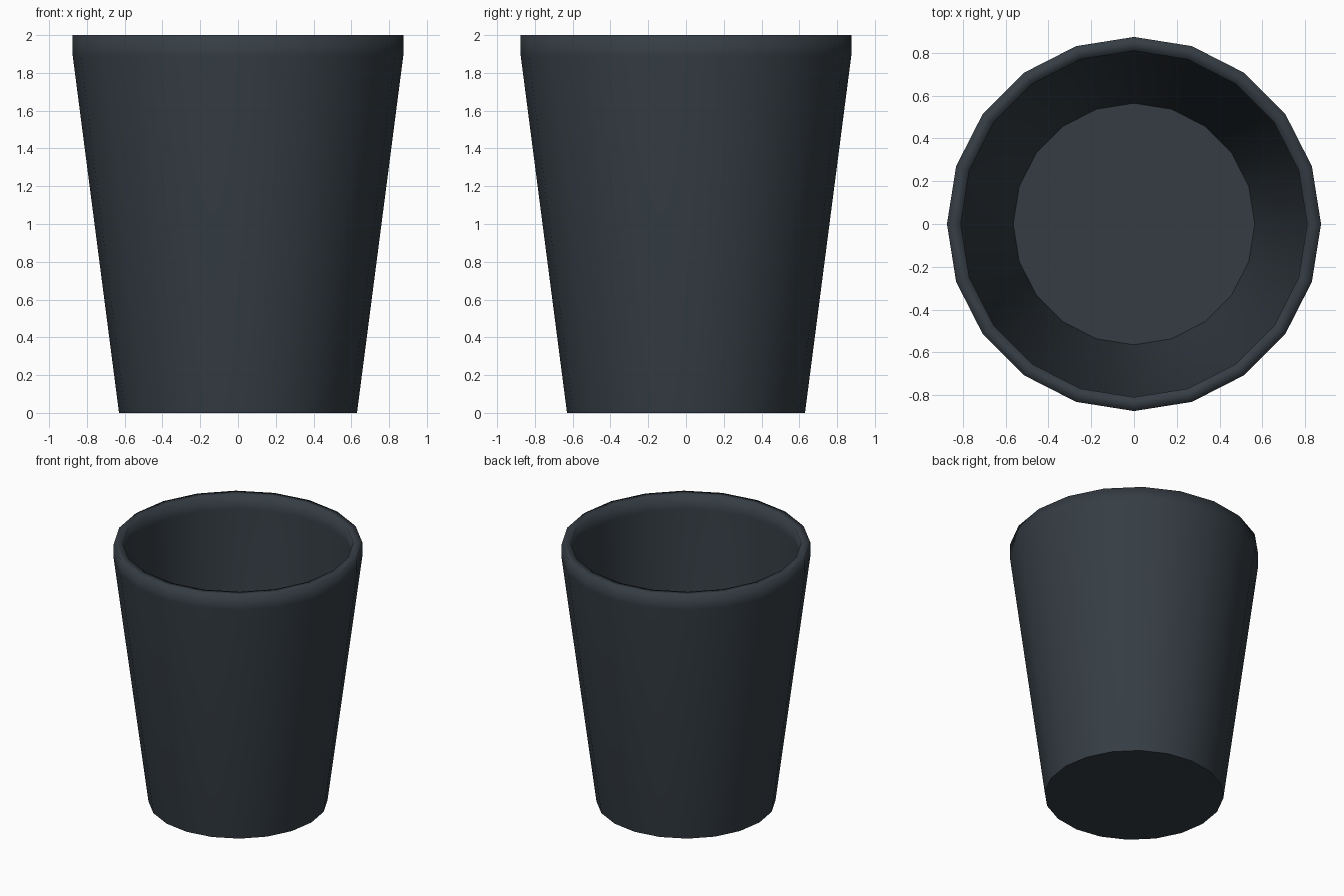
import bpy, bmesh, math

if "Cube" in bpy.data.objects:
    bpy.data.objects.remove(bpy.data.objects["Cube"])

SIDES = 20
# Outer foot, collar, rim, inner collar, floor (radius, height)
PROFILE = [(0.63, 0), (0.875, 1.89), (0.875, 2.0),
           (0.81, 2.0), (0.81, 1.89), (0.565, 0.06)]

# Tapered cup: rings joined by walls, closed by an underside and a floor
bm = bmesh.new()
rings = [[bm.verts.new((r * math.cos(2 * math.pi * i / SIDES),
                        r * math.sin(2 * math.pi * i / SIDES), z))
          for i in range(SIDES)] for r, z in PROFILE]
for lower, upper in zip(rings, rings[1:]):
    for i in range(SIDES):
        j = (i + 1) % SIDES
        bm.faces.new((lower[i], lower[j], upper[j], upper[i])).smooth = True

# Flat caps with sharp borders, while the rim stays smooth
for cap in (bm.faces.new(rings[0][::-1]), bm.faces.new(rings[-1])):
    for edge in cap.edges:
        edge.smooth = False

mesh = bpy.data.meshes.new("cup")
bm.to_mesh(mesh)
bm.free()
cup = bpy.data.objects.new("cup", mesh)
bpy.context.collection.objects.link(cup)

# Dark slate colour
mat = bpy.data.materials.new("dark_slate")
mat.diffuse_color = (0.035, 0.046, 0.057, 1)
mat.use_nodes = True
mat.node_tree.nodes["Principled BSDF"].inputs["Base Color"].default_value = mat.diffuse_color
mesh.materials.append(mat)
